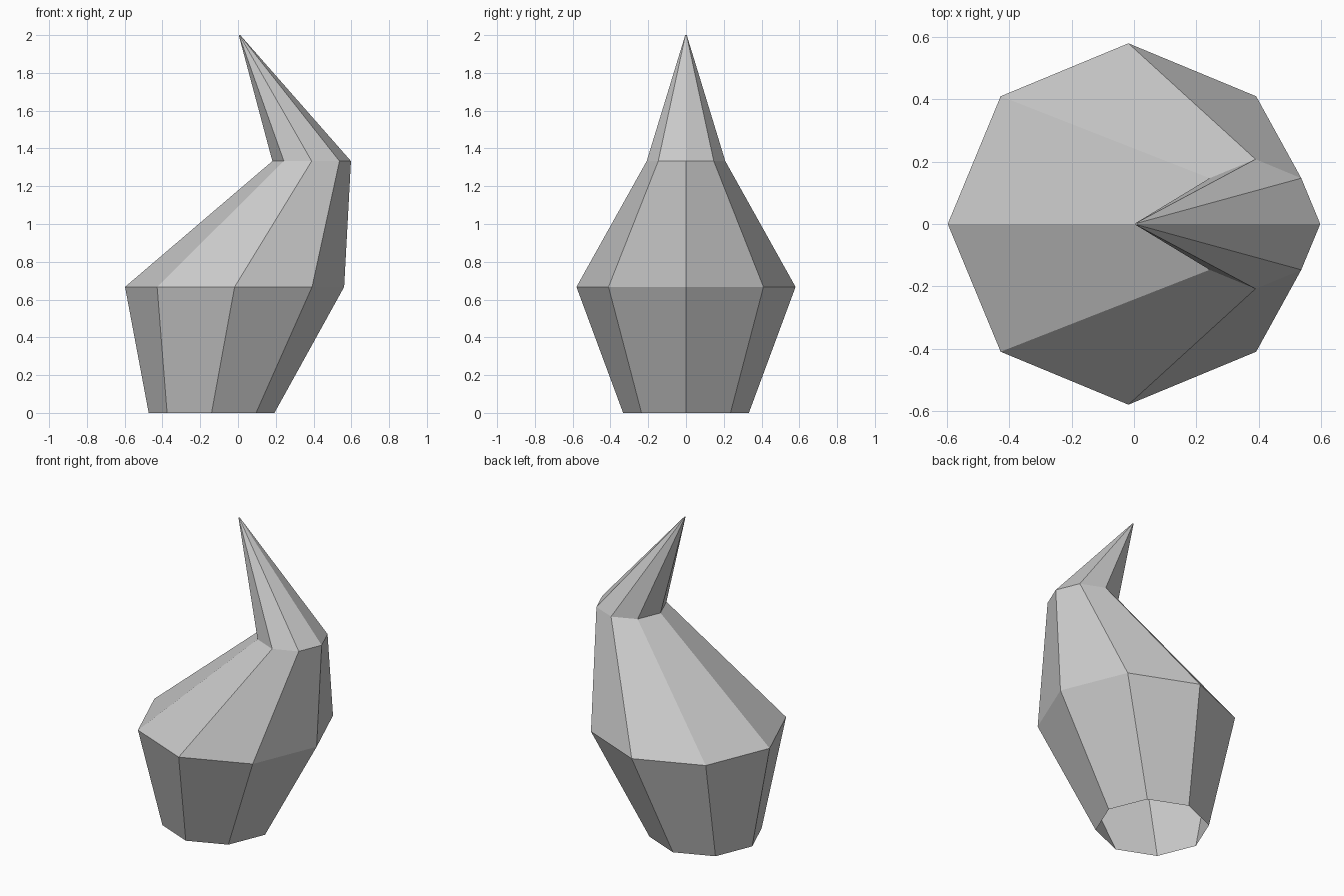
import bpy, bmesh, math

if "Cube" in bpy.data.objects:
    bpy.data.objects.remove(bpy.data.objects["Cube"])

SIDES = 8
# Octagonal rings from base to tip: centre x, height, radius
RINGS = [(-0.14, 0.0, 0.333), (-0.018, 0.667, 0.58),
         (0.39, 1.333, 0.208), (0.008, 2.0, 0.004)]

grey = bpy.data.materials.new("light grey")
grey.diffuse_color = (0.604, 0.604, 0.604, 1)
grey.use_nodes = True
grey.node_tree.nodes["Principled BSDF"].inputs["Base Color"].default_value = grey.diffuse_color

bm = bmesh.new()


def add_ring(cx, z, r):
    angles = [2 * math.pi * i / SIDES for i in range(SIDES)]
    return [bm.verts.new((cx + r * math.cos(a), r * math.sin(a), z)) for a in angles]


# Bent horn: flat walls between neighbouring rings, hollow and open at the base
rings = [add_ring(*ring) for ring in RINGS]
for low, high in zip(rings, rings[1:]):
    for i in range(SIDES):
        j = (i + 1) % SIDES
        bm.faces.new((low[i], low[j], high[j], high[i]))
bm.faces.new(rings[-1])  # tiny tip cap

mesh = bpy.data.meshes.new("bent_horn")
bm.to_mesh(mesh)
bm.free()
mesh.materials.append(grey)
bpy.context.collection.objects.link(bpy.data.objects.new("bent_horn", mesh))
